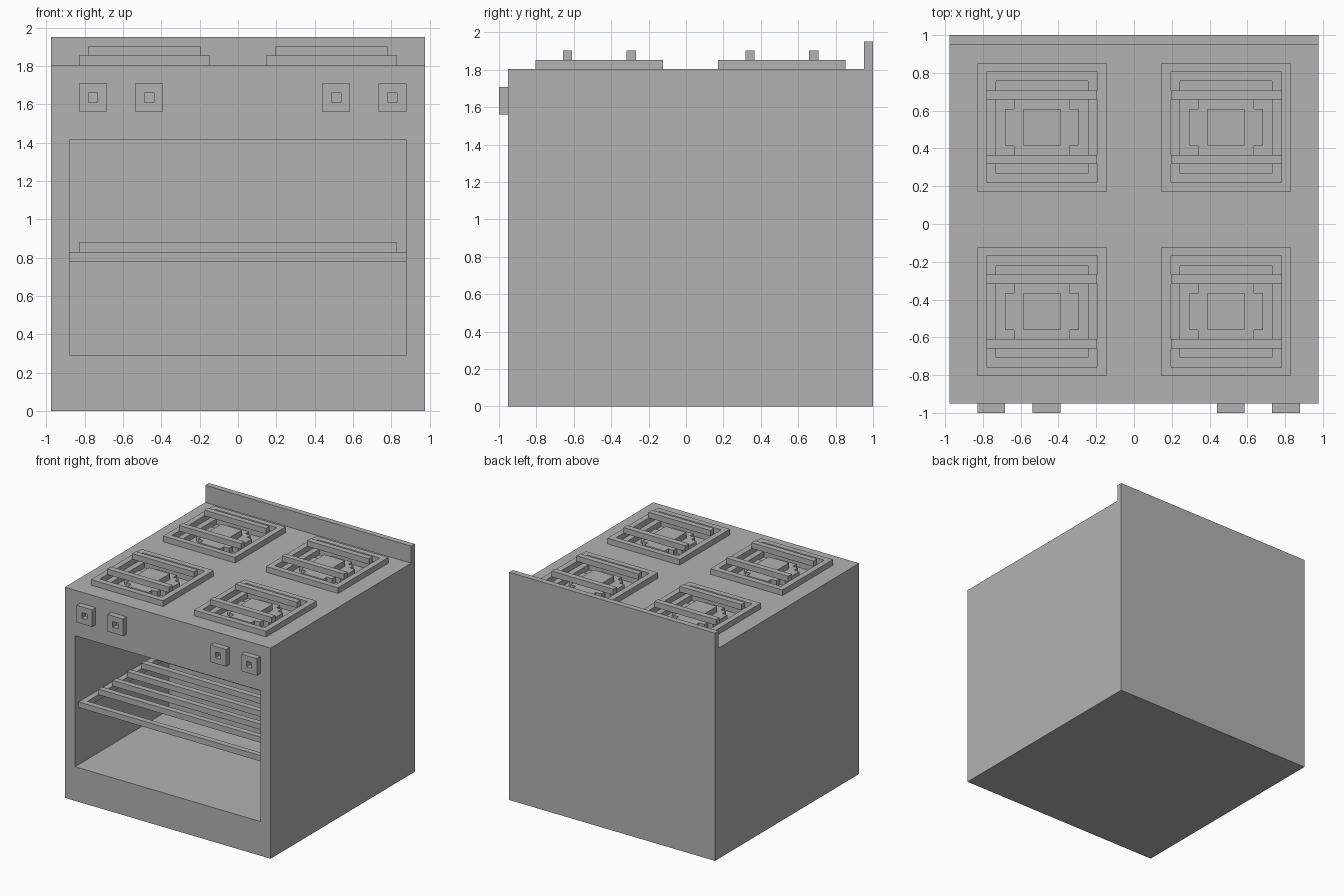
import bpy, bmesh
from math import radians
from mathutils import Matrix, Vector

cube = bpy.data.objects.get("Cube")
if cube:
    bpy.data.objects.remove(cube, do_unlink=True)

# The whole stove sits on a unit grid: x from the centre, y from the body front, z from the floor
U = 2 / 41
GRID = Matrix.Translation((0, U - 1, 0)) @ Matrix.Scale(U, 4)
TO_FRONT = Matrix.Rotation(radians(90), 4, 'X')

grey = bpy.data.materials.new("plain_grey")
grey.use_nodes = True
grey.diffuse_color = (0.45, 0.45, 0.45, 1)
grey.node_tree.nodes["Principled BSDF"].inputs["Base Color"].default_value = (0.45, 0.45, 0.45, 1)


def finish(name, bm, turn=Matrix()):
    bmesh.ops.recalc_face_normals(bm, faces=bm.faces[:])
    bm.transform(GRID @ turn)
    mesh = bpy.data.meshes.new(name)
    bm.to_mesh(mesh)
    bm.free()
    mesh.materials.append(grey)
    obj = bpy.data.objects.new(name, mesh)
    bpy.context.collection.objects.link(obj)
    return obj


def add_box(bm, low, high):
    low, high = Vector(low), Vector(high)
    place = Matrix.Translation((low + high) / 2) @ Matrix.Diagonal((*(high - low), 1))
    bmesh.ops.create_cube(bm, size=1, matrix=place)


def box(name, low, high):
    bm = bmesh.new()
    add_box(bm, low, high)
    return finish(name, bm)


def raise_faces(bm, height):
    result = bmesh.ops.extrude_face_region(bm, geom=bm.faces[:])
    verts = [g for g in result["geom"] if isinstance(g, bmesh.types.BMVert)]
    bmesh.ops.translate(bm, verts=verts, vec=(0, 0, height))


def ring(name, low, high, turn=Matrix()):
    """Rectangular frame one unit wide."""
    bm = bmesh.new()
    (x0, y0, z0), (x1, y1, z1) = low, high
    loops = []
    for i in (0, 1):
        a, b, c, d = x0 + i, x1 - i, y0 + i, y1 - i
        loops.append([bm.verts.new((x, y, z0)) for x, y in ((a, c), (b, c), (b, d), (a, d))])
    outer, inner = loops
    for i in range(4):
        j = (i + 1) % 4
        bm.faces.new((outer[i], outer[j], inner[j], inner[i]))
    raise_faces(bm, z1 - z0)
    return finish(name, bm, turn)


def stepped_disc(name, cx, cy, z0, z1):
    """Round burner plate with stair-stepped corners."""
    bm = bmesh.new()
    quarter = [(4, -2), (4, 2), (3, 2), (3, 3), (2, 3)]
    verts = []
    for turn in range(4):
        for x, y in quarter:
            for _ in range(turn):
                x, y = -y, x
            verts.append(bm.verts.new((cx + x, cy + y, z0)))
    bm.faces.new(verts)
    raise_faces(bm, z1 - z0)
    return finish(name, bm)


burners = [(side, row, x, y) for side, x in (("right", -10), ("left", 10))
           for row, y in (("front", 10), ("back", 30))]

# Body with the oven cavity and shallow burner wells cut out
body = box("stove_body", (-20, 0, 0), (20, 40, 37))
bm = bmesh.new()
add_box(bm, (-18, -2, 6), (18, 26, 29))
for _, _, x, y in burners:
    add_box(bm, (x - 5, y - 5, 36), (x + 5, y + 5, 39))
cutter = finish("body_cutter", bm)
cutter.hide_render = True
cut = body.modifiers.new("openings", 'BOOLEAN')
cut.operation, cut.solver, cut.object = 'DIFFERENCE', 'EXACT', cutter
bpy.context.view_layer.objects.active = body
bpy.ops.object.modifier_apply(modifier=cut.name)
bpy.data.objects.remove(cutter, do_unlink=True)

# Splash guard along the back edge
box("back_guard", (-20, 39, 37), (20, 40, 40))

# Burners: plate, cap, square grate frame and two raised grate bars
for side, row, x, y in burners:
    label = f"{row}_{side}"
    stepped_disc(f"burner_plate_{label}", x, y, 36, 37)
    box(f"burner_cap_{label}", (x - 2, y - 2, 37), (x + 2, y + 2, 38))
    ring(f"grate_frame_{label}", (x - 7, y - 7, 37), (x + 7, y + 7, 38))
    for part, offset in (("front", -4), ("back", 3)):
        box(f"grate_bar_{part}_{label}", (x - 6, y + offset, 38), (x + 6, y + offset + 1, 39))

# Square hollow control knobs
for i, x in enumerate((-17, -11, 9, 15)):
    ring(f"control_knob_{i + 1}", (x, 32, 0), (x + 3, 35, 1), TO_FRONT)

# Oven rack: frame with cross bars on top
ring("rack_frame", (-18, 1, 16), (18, 26, 17))
for i, y in enumerate(range(5, 25, 4)):
    box(f"rack_bar_{i + 1}", (-17, y, 17), (17, y + 1, 18))
